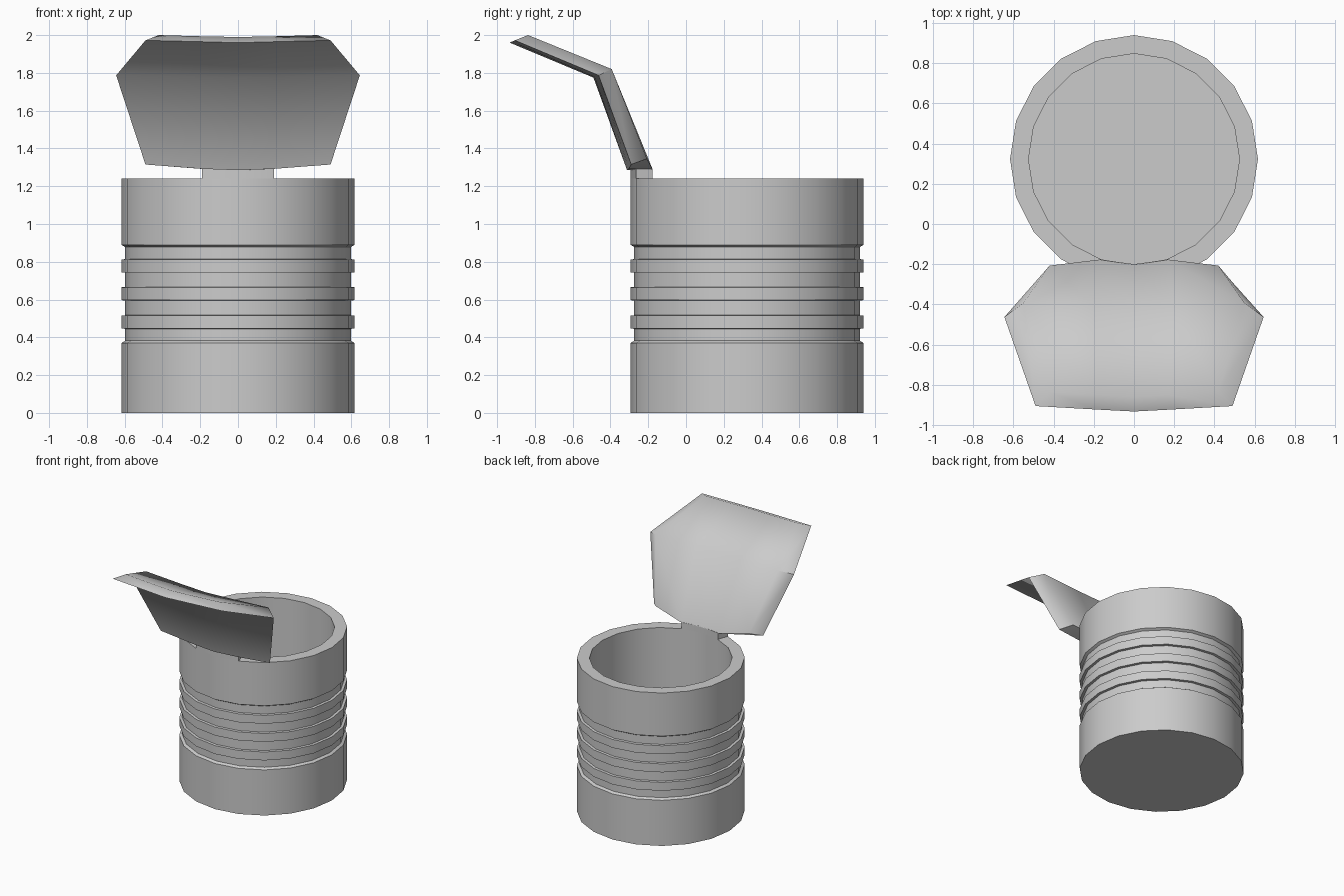
import bpy, bmesh, math
from mathutils import Vector

if "Cube" in bpy.data.objects:
    bpy.data.objects.remove(bpy.data.objects["Cube"])

CY, R, RI, RG, SIDES = 0.323, 0.617, 0.525, 0.597, 20


def make(name, bm, smooth_angle):
    bmesh.ops.remove_doubles(bm, verts=bm.verts[:], dist=1e-5)
    bmesh.ops.recalc_face_normals(bm, faces=bm.faces[:])
    me = bpy.data.meshes.new(name)
    bm.to_mesh(me)
    bm.free()
    ob = bpy.data.objects.new(name, me)
    bpy.context.collection.objects.link(ob)
    bpy.ops.object.select_all(action='DESELECT')
    ob.select_set(True)
    bpy.context.view_layer.objects.active = ob
    if smooth_angle:
        bpy.ops.object.shade_smooth_by_angle(angle=math.radians(smooth_angle))
    return ob


def ring_point(r, i, z):
    a = 2 * math.pi * i / SIDES - math.pi / 2
    return Vector((r * math.cos(a), CY + r * math.sin(a), z))


# can body: lathed profile with three raised ribs, open top and hollow inside
profile = [(R, 0), (R, 0.37), (RG, 0.382)]
for z0 in (0.445, 0.595, 0.742):
    profile += [(RG, z0), (R, z0 + 0.002), (R, z0 + 0.07), (RG, z0 + 0.072)]
profile += [(RG, 0.878), (R, 0.89), (R, 1.24), (RI, 1.24), (RI, 0.08)]

bm = bmesh.new()
rings = [[bm.verts.new(ring_point(r, i, z)) for i in range(SIDES)] for r, z in profile]
for a, b in zip(rings, rings[1:]):
    for i in range(SIDES):
        j = (i + 1) % SIDES
        bm.faces.new((a[i], a[j], b[j], b[i]))
bm.faces.new(rings[0])
bm.faces.new(rings[-1])
make("can_body", bm, 30)

# hinge tab: two rim segments raised towards the lid
bm = bmesh.new()
outline = [(R, -1), (R, 0), (R, 1), (RI, 1), (RI, 0), (RI, -1)]
low = [bm.verts.new(ring_point(r, i, 1.235)) for r, i in outline]
top = [bm.verts.new(ring_point(r, i, 1.292)) for r, i in outline]
for i in range(6):
    j = (i + 1) % 6
    bm.faces.new((low[i], low[j], top[j], top[i]))
for loop in (low, top):
    bm.faces.new((loop[0], loop[1], loop[4], loop[5]))
    bm.faces.new((loop[1], loop[2], loop[3], loop[4]))
make("hinge_tab", bm, 30)

# bent lid: each row gives its edge, middle and centre points (x, y, z)
under = [
    [(0.49, -0.29, 1.315), (0.19, -0.303, 1.292), (0, -0.312, 1.285)],
    [(0.645, -0.463, 1.787), (0.22, -0.484, 1.778), (0, -0.49, 1.775)],
    [(0.49, -0.906, 1.972), (0.19, -0.923, 1.965), (0, -0.933, 1.96)],
]
upper = [
    [(0.42, -0.207, 1.345), (0.17, -0.177, 1.29), (0, -0.2, 1.287)],
    [(0.55, -0.393, 1.82), (0.2, -0.413, 1.812), (0, -0.42, 1.808)],
    [(0.42, -0.836, 2.0), (0.17, -0.85, 1.993), (0, -0.86, 1.99)],
]


def mirrored(row):
    return [(-x, y, z) for x, y, z in row[:2]] + row[::-1]


bm = bmesh.new()
layers = [[[bm.verts.new(p) for p in mirrored(row)] for row in layer] for layer in (under, upper)]
for g in layers:
    for r in range(2):
        for c in range(4):
            bm.faces.new((g[r][c], g[r][c + 1], g[r + 1][c + 1], g[r + 1][c]))


def rim(g):
    return g[0] + [g[1][4]] + g[2][::-1] + [g[1][0]]


a, b = rim(layers[0]), rim(layers[1])
for i in range(len(a)):
    j = (i + 1) % len(a)
    bm.faces.new((a[i], a[j], b[j], b[i]))
make("bent_lid", bm, 50)
